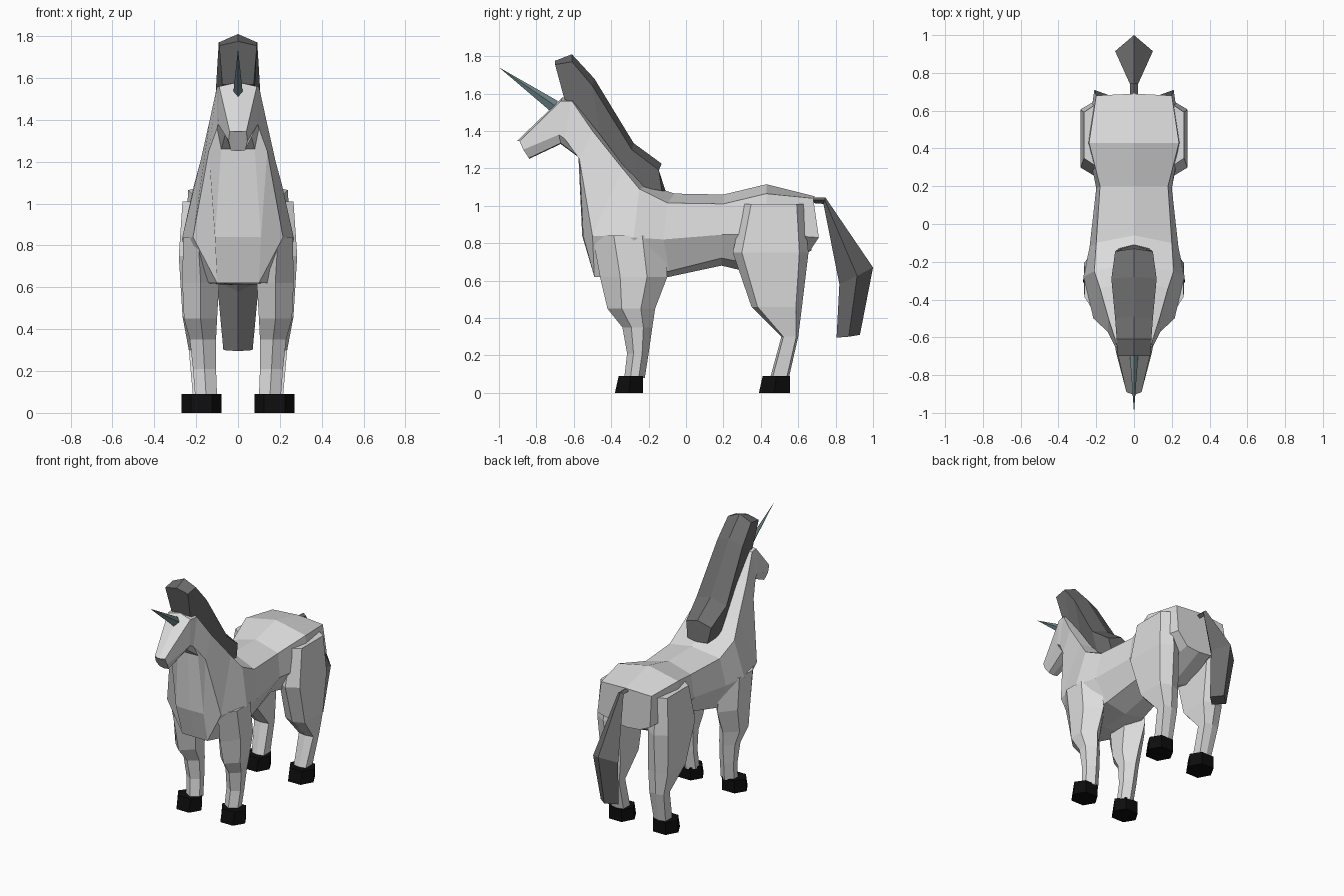
import bpy, bmesh


def material(name, rgb):
    m = bpy.data.materials.new(name)
    m.diffuse_color = (*rgb, 1)
    return m


COAT = material("pale grey coat", (0.72, 0.72, 0.72))
HAIR = material("dark grey hair", (0.15, 0.15, 0.15))
HOOF = material("black hoof", (0.004, 0.004, 0.004))
HORN = material("blue grey horn", (0.16, 0.24, 0.25))


def loft(name, rings, mat, mirror=False):
    """Skin a list of equal-length closed rings and cap both ends."""
    bm = bmesh.new()
    vs = [[bm.verts.new(p) for p in r] for r in rings]
    n = len(vs[0])
    for a, b in zip(vs, vs[1:]):
        for i in range(n):
            j = (i + 1) % n
            bm.faces.new((a[i], a[j], b[j], b[i]))
    bm.faces.new(vs[0])
    bm.faces.new(vs[-1])
    bmesh.ops.remove_doubles(bm, verts=bm.verts, dist=0.0005)
    bmesh.ops.recalc_face_normals(bm, faces=bm.faces)
    me = bpy.data.meshes.new(name)
    bm.to_mesh(me)
    bm.free()
    me.materials.append(mat)
    ob = bpy.data.objects.new(name, me)
    bpy.context.collection.objects.link(ob)
    if mirror:
        ob.modifiers.new("mirror", 'MIRROR').use_mirror_merge = False
    return ob


def full(half):
    """Close a half ring (first and last point on x = 0) by reflection."""
    return half + [(-x, y, z) for x, y, z in half[-2:0:-1]]


# Body: half rings from top centre round to bottom centre
torso = [
    [(0, .69, 1.05), (.2, .68, 1.04), (.21, .71, .83), (.1, .67, .77), (0, .67, .76)],
    [(0, .43, 1.115), (.238, .43, 1.065), (.25, .43, .85), (.14, .4, .68), (0, .4, .63)],
    [(0, .2, 1.06), (.18, .2, 1.01), (.2, .19, .845), (.13, .19, .72), (0, .19, .68)],
    [(0, -.06, 1.065), (.2, -.1, 1.015), (.235, -.12, .82), (.16, -.09, .65), (0, -.09, .62)],
    [(0, -.2, 1.11), (.21, -.25, 1.09), (.268, -.28, .83), (.2, -.3, .62), (0, -.3, .61)],
]
neck_and_head = [
    [(0, -.3, 1.2), (.18, -.34, 1.2), (.215, -.5, .84), (.1, -.49, .62), (0, -.49, .62)],
    [(0, -.47, 1.42), (.135, -.5, 1.4), (.14, -.57, 1.25), (.11, -.55, .84), (0, -.555, .84)],
    [(0, -.6, 1.57), (.1, -.61, 1.56), (.1, -.65, 1.36), (.08, -.57, 1.26), (0, -.575, 1.26)],
    [(0, -.66, 1.58), (.09, -.67, 1.56), (.095, -.68, 1.38), (.06, -.67, 1.335), (0, -.67, 1.33)],
    [(0, -.905, 1.345), (.04, -.89, 1.345), (.045, -.87, 1.3), (.035, -.84, 1.255), (0, -.84, 1.25)],
]
loft("body", [full(r) for r in torso + neck_and_head], COAT)

# Mane: ridge, upper side, base side, base centre
mane = [
    [(0, -.7, 1.775), (.09, -.7, 1.755), (.075, -.65, 1.57), (0, -.65, 1.57)],
    [(0, -.61, 1.81), (.092, -.61, 1.77), (.08, -.58, 1.53), (0, -.58, 1.53)],
    [(0, -.49, 1.68), (.1, -.5, 1.64), (.08, -.46, 1.38), (0, -.46, 1.38)],
    [(0, -.28, 1.335), (.12, -.29, 1.3), (.1, -.25, 1.1), (0, -.25, 1.1)],
    [(0, -.13, 1.225), (.1, -.145, 1.19), (.08, -.13, 1.08), (0, -.11, 1.08)],
]
loft("mane", [full(r) for r in mane], HAIR)

# Tail: back edge, side, front edge
tail = [
    [(0, .67, 1.045), (.02, .67, 1.03), (0, .67, 1.015)],
    [(0, .745, 1.045), (.022, .742, 1.03), (0, .735, 1.01)],
    [(0, 1, .67), (.1, .915, .625), (0, .82, .58)],
    [(0, .93, .31), (.07, .87, .3), (0, .805, .295)],
]
loft("tail", [full(r) for r in tail], HAIR)

# Horn: slim four-sided spike
loft("horn", [full([(0, -.685, 1.56), (.022, -.7, 1.535), (0, -.73, 1.51)]),
              full([(0, -1, 1.74)] * 3)], HORN)


# Legs: six-sided sections given as z, front y, back y, inner x, outer x
def leg(name, sections, inset):
    rings = []
    for z, yf, yb, xi, xo in sections:
        d, xm = (yb - yf) * inset, (xi + xo) / 2
        rings.append([(xm, yf, z), (xo, yf + d, z), (xo, yb - d, z),
                      (xm, yb, z), (xi, yb - d, z), (xi, yf + d, z)])
    loft(name, rings, COAT, mirror=True)


leg("front_legs", [
    (.84, -.5, -.12, .12, .262), (.62, -.46, -.1, .09, .266),
    (.45, -.42, -.165, .1, .258), (.35, -.34, -.18, .105, .23),
    (.21, -.315, -.2, .105, .215), (.08, -.33, -.22, .1, .205)], .3)
leg("hind_legs", [
    (1.01, .31, .63, .15, .265), (.75, .25, .655, .12, .283),
    (.46, .35, .62, .11, .265), (.3, .51, .6, .12, .235),
    (.08, .45, .55, .12, .215)], .12)


# Hooves: six-sided blocks, front leaning back
def hoof(name, yf, yb):
    rings = []
    for z, f in ((0, yf), (.09, yf + .02)):
        ym = (f + yb) / 2
        rings.append([(.125, f, z), (.225, f, z), (.27, ym, z),
                      (.225, yb, z), (.125, yb, z), (.08, ym, z)])
    loft(name, rings, HOOF, mirror=True)


hoof("front_hooves", -.38, -.23)
hoof("hind_hooves", .39, .555)
